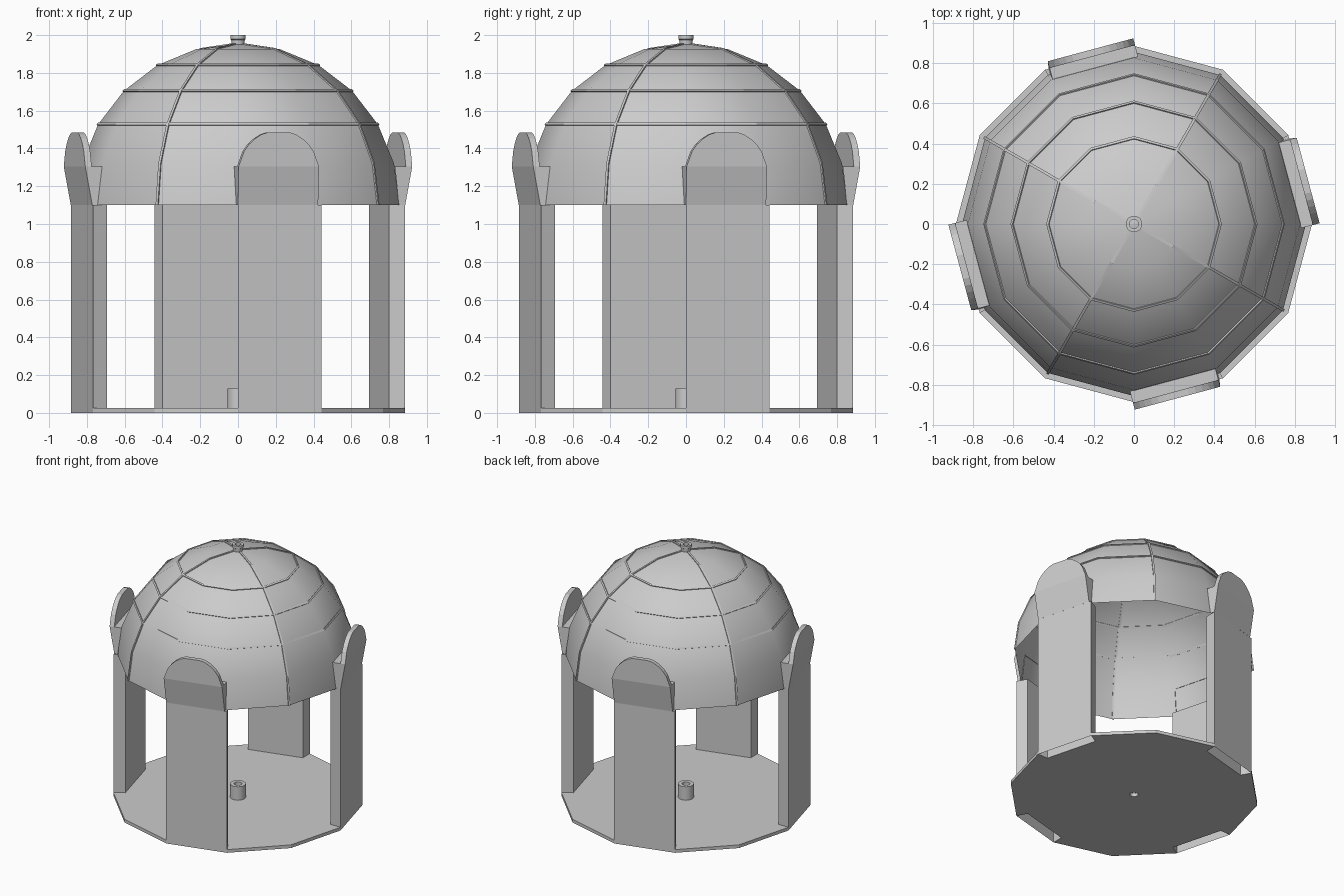
import bpy, bmesh
from math import sin, cos, pi, radians

if "Cube" in bpy.data.objects:
    bpy.data.objects.remove(bpy.data.objects["Cube"])

R_WALL, R_IN, R_DOME, H = 0.885, 0.80, 0.855, 1.10


def polar(r, deg, z):
    return (r * cos(radians(deg)), r * sin(radians(deg)), z)


def make(name, verts, faces, smooth=None, merge=False):
    me = bpy.data.meshes.new(name)
    me.from_pydata(verts, [], faces)
    bm = bmesh.new()
    bm.from_mesh(me)
    if merge:
        bmesh.ops.remove_doubles(bm, verts=bm.verts, dist=1e-5)
    bmesh.ops.recalc_face_normals(bm, faces=bm.faces)
    bm.to_mesh(me)
    bm.free()
    ob = bpy.data.objects.new(name, me)
    bpy.context.collection.objects.link(ob)
    if smooth:
        bpy.ops.object.select_all(action='DESELECT')
        ob.select_set(True)
        bpy.context.view_layer.objects.active = ob
        bpy.ops.object.shade_smooth_by_angle(angle=radians(smooth))
    return ob


def lathe(name, profile, segs, start=0, sweep=360, closed=False, smooth=None):
    n = len(profile)
    verts = [polar(r, start + sweep * i / segs, z) for i in range(segs + 1) for r, z in profile]
    faces = []
    for i in range(segs):
        for j in range(n if closed else n - 1):
            k = (j + 1) % n
            faces.append((i * n + j, (i + 1) * n + j, (i + 1) * n + k, i * n + k))
    return make(name, verts, faces, smooth, merge=True)


# Floor: twelve-sided slab, notched under the walls, with a centre hole
outline = []
for q in range(4):
    a = q * 90
    outline += [(R_WALL, a), (R_IN, a), (R_IN, a + 30), (R_WALL, a + 30), (R_WALL, a + 60)]
n = len(outline)
verts = []
for z in (0.0, 0.025):
    verts += [polar(r, a, z) for r, a in outline]
    verts += [polar(0.03, 360 * i / n, z) for i in range(n)]
faces = []
for i in range(n):
    j = (i + 1) % n
    faces += [(i, j, n + j, n + i), (2 * n + i, 2 * n + j, 3 * n + j, 3 * n + i),
              (i, j, 2 * n + j, 2 * n + i), (n + i, n + j, 3 * n + j, 3 * n + i)]
make("floor", verts, faces)

# Centre post on the floor and hollow knob on the roof
lathe("centre_post", [(0.056, 0.025), (0.056, 0.13), (0.028, 0.13), (0.028, 0.025)], 20, smooth=40)
lathe("roof_knob", [(0.034, 1.945), (0.036, 1.975), (0.041, 1.98), (0.041, 2.0),
                    (0.022, 2.0), (0.022, 1.95), (0, 1.95)], 20, smooth=40)

for q in range(4):
    a = q * 90
    # Wall: hollow block, open at the bottom
    v = [polar(r, d, z) for z in (0, H)
         for r, d in ((R_WALL, a), (R_WALL, a + 30), (R_IN, a + 30), (R_IN, a))]
    make(f"wall_{q}", v, [(4, 5, 6, 7)] + [(i, (i + 1) % 4, (i + 1) % 4 + 4, i + 4) for i in range(4)])

    # Local frame of the wall: distance out, distance along, height
    c, s = cos(radians(a + 15)), sin(radians(a + 15))

    def P(out, along, z):
        return (out * c - along * s, out * s + along * c, z)

    # Flared base of the shield above the wall
    L, Rr, out = -0.235, 0.205, 0.892
    v = []
    for e0, e1 in ((-0.229, L), (0.21, Rr)):
        v += [P(0.82, e0, H), P(0.855, e0, H), P(out, e1, 1.305), P(0.797, e1, 1.305)]
    make(f"shield_base_{q}", v, [(0, 1, 2, 3), (4, 5, 6, 7), (1, 2, 6, 5), (2, 3, 7, 6)])

    # Arched upright plate
    half = [(0.22, 1.305), (0.19, 1.385), (0.165, 1.42), (0.13, 1.452), (0.095, 1.474), (0.06, 1.485)]
    arch = half + [(-x, z) for x, z in reversed(half)]
    m = len(arch)
    v = [P(o, x - 0.015, z) for o in (out, out - 0.035) for x, z in arch]
    make(f"shield_arch_{q}", v, [tuple(range(m)), tuple(range(m, 2 * m))] +
         [(i, (i + 1) % m, (i + 1) % m + m, i + m) for i in range(m)])

    # Quarter of the dome
    prof = [(R_DOME * cos(radians(t)), H + R_DOME * sin(radians(t))) for t in range(0, 91, 15)]
    lathe(f"dome_quarter_{q}", prof, 3, start=a + 60, sweep=90, smooth=40)

    # Vertical rib on the seam between quarters
    w, d = 0.007, 0.006
    ca, sa = cos(radians(a + 60)), sin(radians(a + 60))
    v = []
    for t in range(0, 91, 15):
        for k, rr in ((-w, R_DOME - d), (-w, R_DOME + d), (w, R_DOME + d), (w, R_DOME - d)):
            x, z = rr * cos(radians(t)), H + rr * sin(radians(t))
            v.append((x * ca - k * sa, x * sa + k * ca, z))
    make(f"seam_rib_{q}", v, [(i * 4 + j, i * 4 + (j + 1) % 4, i * 4 + 4 + (j + 1) % 4, i * 4 + 4 + j)
                              for i in range(6) for j in range(4)])

# Ring ribs around the dome
for t in (30, 45, 60):
    prof = []
    for dr, dt in ((-0.006, -0.45), (0.006, -0.45), (0.006, 0.45), (-0.006, 0.45)):
        ang = radians(t + dt)
        prof.append(((R_DOME + dr) * cos(ang), H + (R_DOME + dr) * sin(ang)))
    lathe(f"ring_rib_{t}", prof, 12, closed=True)
